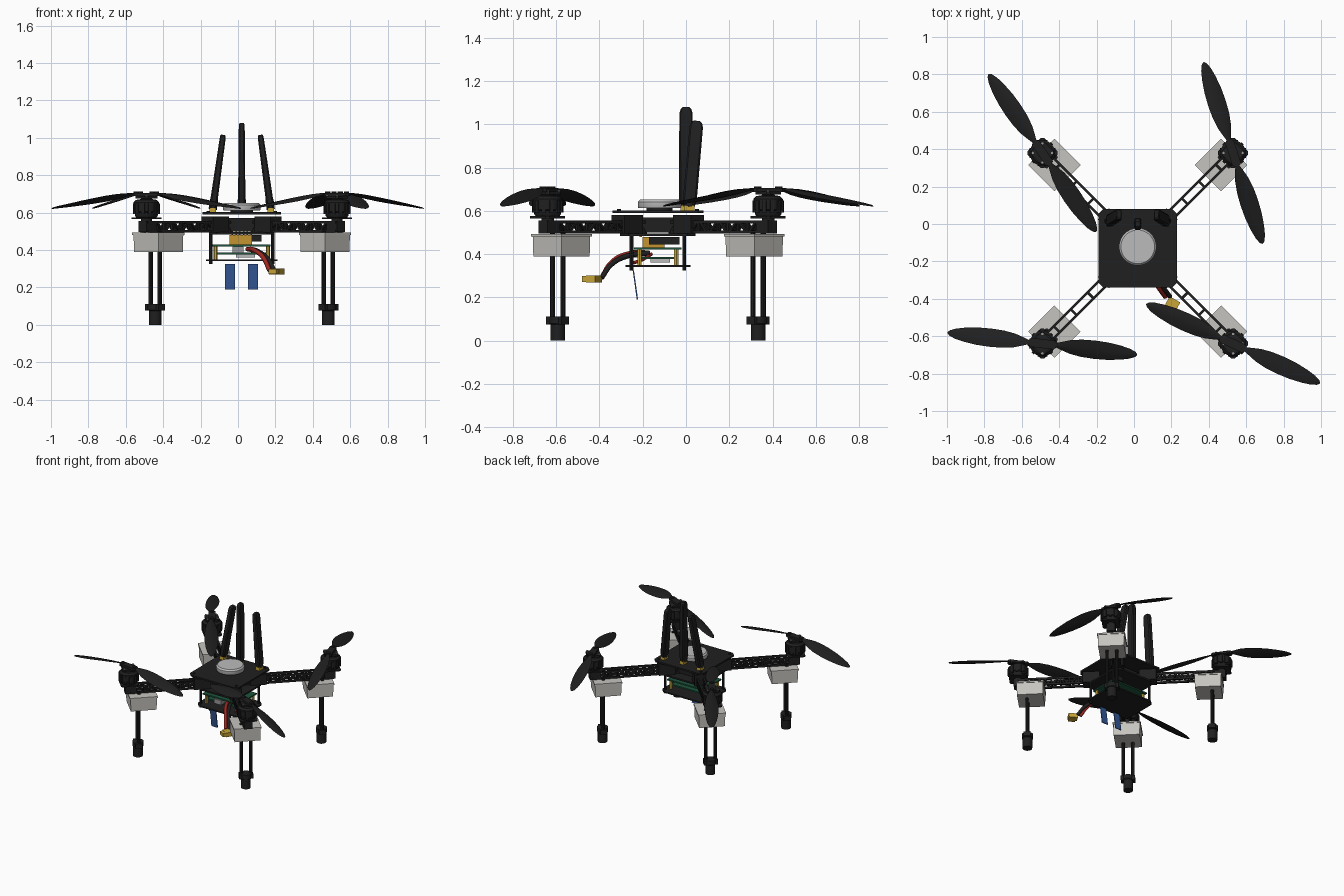
import bpy, bmesh
from math import sin, cos, pi, radians, sqrt
from mathutils import Matrix, Vector

if "Cube" in bpy.data.objects:
    bpy.data.objects.remove(bpy.data.objects["Cube"], do_unlink=True)


def material(name, r, g, b):
    m = bpy.data.materials.new(name)
    m.use_nodes = True
    m.diffuse_color = (r, g, b, 1)
    node = next(n for n in m.node_tree.nodes if n.type == "BSDF_PRINCIPLED")
    node.inputs["Base Color"].default_value = (r, g, b, 1)
    return m


BLACK = material("carbon black", .014, .014, .015)
WHITE = material("off white", .56, .55, .52)
GREY = material("light grey", .5, .5, .5)
GOLD = material("gold yellow", .58, .38, .04)
ORANGE = material("header orange", .55, .3, .03)
BLUE = material("label blue", .035, .1, .32)
RED = material("wire red", .35, .02, .015)
GREEN = material("board green", .012, .09, .045)
SILVER = material("bolt silver", .32, .32, .33)

I = Matrix.Identity(4)
CX, CY = .02, -.13


def T(x, y, z=0):
    return Matrix.Translation((x, y, z))


def R(deg, axis="Z"):
    return Matrix.Rotation(radians(deg), 4, axis)


def finish(name, bm, mat, M=I):
    bm.transform(M)
    bmesh.ops.recalc_face_normals(bm, faces=bm.faces)
    me = bpy.data.meshes.new(name)
    bm.to_mesh(me)
    bm.free()
    me.materials.append(mat)
    me.shade_smooth()
    me.set_sharp_from_angle(angle=radians(35))
    ob = bpy.data.objects.new(name, me)
    bpy.context.scene.collection.objects.link(ob)
    return ob


def add_box(bm, size, loc, rot=I):
    mat = T(*loc) @ rot @ Matrix.Diagonal((*size, 1))
    bmesh.ops.create_cube(bm, size=1, matrix=mat)


def box(name, size, loc, mat, M=I):
    bm = bmesh.new()
    add_box(bm, size, loc)
    return finish(name, bm, mat, M)


def loft(name, rings, mat, M=I):
    bm = bmesh.new()
    vs = [[bm.verts.new(p) for p in ring] for ring in rings]
    n = len(vs[0])
    for a, b in zip(vs, vs[1:]):
        for i in range(n):
            bm.faces.new((a[i], a[(i + 1) % n], b[(i + 1) % n], b[i]))
    bm.faces.new(vs[0][::-1])
    bm.faces.new(vs[-1])
    return finish(name, bm, mat, M)


def lathe(name, profile, mat, M=I, n=24):
    rings = [[(r * cos(2 * pi * i / n), r * sin(2 * pi * i / n), z) for i in range(n)]
             for r, z in profile]
    return loft(name, rings, mat, M)


def plate(name, hx, hy, cut, z0, z1, mat, M=I):
    # flat rectangle with clipped corners
    pts = [(hx, cut - hy), (hx, hy - cut), (hx - cut, hy), (cut - hx, hy),
           (-hx, hy - cut), (-hx, cut - hy), (cut - hx, -hy), (hx - cut, -hy)]
    return loft(name, [[(x, y, z) for x, y in pts] for z in (z0, z1)], mat, M)


def wire(name, points, radius, mat):
    cu = bpy.data.curves.new(name, "CURVE")
    cu.dimensions = "3D"
    cu.bevel_depth = radius
    cu.bevel_resolution = 2
    cu.use_fill_caps = True
    sp = cu.splines.new("BEZIER")
    sp.bezier_points.add(len(points) - 1)
    for bp, p in zip(sp.bezier_points, points):
        bp.co = p
        bp.handle_left_type = bp.handle_right_type = "AUTO"
    cu.materials.append(mat)
    ob = bpy.data.objects.new(name, cu)
    bpy.context.scene.collection.objects.link(ob)


def truss(name, M):
    # two open rails joined by cross bars
    bm = bmesh.new()
    x0, x1, step = .1, .74, .064
    for s in (-1, 1):
        y = s * .023
        for z, h in ((.501, .014), (.548, .014)):
            add_box(bm, (x1 - x0, .013, h), ((x0 + x1) / 2, y, z))
        for i in range(10):
            x = x0 + step * (i + .5)
            tilt = R(48 if i % 2 else -48, "Y")
            add_box(bm, (.066, .012, .011), (x, y, .525), tilt)
            add_box(bm, (.012, .012, .05), (x0 + step * i, y, .525))
    for i in range(0, 11, 2):
        add_box(bm, (.014, .046, .014), (x0 + step * i, 0, .505))
    add_box(bm, (.07, .058, .06), (.715, 0, .525))
    finish(name, bm, BLACK, M)


def propeller(name, M, spin):
    # drooping, pitched blades with a lens section
    widths = [(.075, .026), (.10, .045), (.15, .078), (.21, .097), (.28, .102), (.35, .096),
              (.42, .077), (.47, .054), (.50, .028), (.51, .006)]
    for side, M2 in (("a", M), ("b", M @ R(180))):
        rings = []
        for r, w in widths:
            zc = .7 - .18 * (r - .075)
            pitch = spin * radians(24 - 28 * r)
            t = .009 * (w / .1) ** .5
            ring = []
            for u, v in ((-.5, 0), (-.25, .8), (.1, 1), (.5, 0), (.1, -.5), (-.25, -.4)):
                y, z = u * w, v * t
                ring.append((r, y * cos(pitch) - z * sin(pitch), zc + y * sin(pitch) + z * cos(pitch)))
            rings.append(ring)
        loft(f"{name}_blade_{side}", rings, BLACK, M2)
        lathe(f"{name}_blade_bolt_{side}", [(.014, .69), (.014, .713)], BLACK, M2 @ T(.055, 0), 10)
    plate(f"{name}_hub", .075, .024, .012, .688, .706, BLACK, M)


# arms with motor, propeller, battery box and leg
corners = [("back_left", 45, -72, 1), ("back_right", 135, -55.7, -1),
           ("front_right", 225, -6.6, 1), ("front_left", 315, -24.5, -1)]
for name, ang, prop_ang, spin in corners:
    M = T(CX, CY) @ R(ang)
    truss(name + "_arm", M)
    box(name + "_arm_root", (.12, .085, .085), (.2, 0, .537), BLACK, M)
    H = M @ T(.721, 0)
    plate(name + "_motor_mount", .063, .063, .012, .565, .575, BLACK, H)
    lathe(name + "_motor_spacer", [(.03, .55), (.03, .57)], BLACK, H, 12)
    lathe(name + "_motor", [(.055, .575), (.062, .585), (.062, .6), (.068, .605), (.068, .655),
                            (.055, .668), (.03, .672), (.026, .69)], BLACK, H)
    bm = bmesh.new()
    for i in range(12):
        rot = R(30 * i)
        p = rot @ Vector((.066, 0, .62))
        add_box(bm, (.014, .018, .055), p, rot)
    finish(name + "_motor_ribs", bm, BLACK, H)
    plate(name + "_motor_cap", .048, .048, .012, .676, .69, BLACK, H)
    for sx in (-1, 1):
        for sy in (-1, 1):
            lathe(name + "_bolt", [(.007, .688), (.007, .695)], SILVER, H @ T(sx * .037, sy * .037), 8)
    hub = H.translation
    propeller(name + "_propeller", T(hub.x, hub.y) @ R(prop_ang), spin)
    # tapered box with a thin lid
    B = M @ T(.63, 0)
    loft(name + "_case", [[(sx * h, sy * h, z) for sx, sy in ((1, 1), (-1, 1), (-1, -1), (1, -1))]
                          for h, z in ((.092, .388), (.094, .482))], WHITE, B)
    box(name + "_case_lid", (.198, .198, .011), (0, 0, .487), WHITE, B)
    L = M @ T(.655, 0)
    for s in (-1, 1):
        lathe(name + "_leg_rod", [(.012, .08), (.012, .5)], BLACK, L @ T(0, s * .034), 10)
    lathe(name + "_foot", [(.034, 0), (.034, .075), (.04, .08), (.04, .112)], BLACK, L, 20)
    box(name + "_foot_clamp", (.05, .1, .035), (0, 0, .093), BLACK, L)

# stacked body plates
C = T(CX, CY)
plate("top_plate", .21, .21, .025, .59, .602, BLACK, C)
plate("middle_plate", .175, .175, .04, .484, .496, BLACK, C)
plate("bottom_plate", .19, .15, .03, .34, .35, BLACK, C)
box("body_core", (.2, .2, .07), (0, 0, .535), BLACK, C)
for sx in (-1, 1):
    for sy in (-1, 1):
        lathe("black_standoff", [(.009, .325), (.009, .49)], BLACK, C @ T(sx * .165, sy * .122), 8)
        lathe("brass_standoff", [(.011, .35), (.011, .42)], GOLD, C @ T(sx * .14, sy * .085), 6)
        lathe("plate_bolt", [(.009, .6), (.009, .608)], BLACK, C @ T(sx * .18, sy * .18), 8)

# electronics
box("main_board", (.31, .22, .01), (0, 0, .425), GREEN, C)
box("lower_board", (.27, .17, .01), (0, 0, .382), GREEN, C)
box("board_chip", (.1, .09, .018), (.02, .01, .37), GREY, C)
box("data_socket", (.06, .06, .035), (-.02, -.09, .402), SILVER, C)
box("header_block", (.12, .1, .05), (-.005, -.02, .455), ORANGE, C)
box("black_connector", (.05, .14, .035), (.08, .03, .462), BLACK, C)
for i in range(6):
    box("header_pin", (.009, .012, .03), (-.05 + i * .02, -.08, .495), ORANGE, C)

# satellite receiver on top
lathe("receiver_puck", [(.098, .612), (.1, .616), (.1, .641), (.09, .652)], GREY, T(CX, -.122), 40)
lathe("receiver_stem", [(.06, .6), (.06, .614)], BLACK, T(CX, -.122), 20)

# three antennas
for name, x, y, tilt, back, length in (("middle_antenna", .02, 0, 0, 0, .46),
                                       ("right_antenna", -.135, .015, 8, -5, .4),
                                       ("left_antenna", .175, .015, -8, -5, .4)):
    A = T(x, y, .62) @ R(tilt, "Y") @ R(back, "X")
    rings = []
    for f, hx, hy in ((0, .015, .024), (.08, .02, .032), (.93, .016, .031), (.98, .015, .025), (1, .011, .014)):
        c = hx * .4
        rings.append([(px, py, f * length) for px, py in (
            (hx, c - hy), (hx, hy - c), (hx - c, hy), (c - hx, hy),
            (-hx, hy - c), (-hx, c - hy), (c - hx, -hy), (hx - c, -hy))])
    loft(name, rings, BLACK, A)
    lathe(name + "_joint", [(.022, -.002), (.022, .05)], BLACK, A, 14)
    box(name + "_connector", (.035, .05, .026), (x, y, .612), GOLD)

# hanging blue strips
for name, x in (("right_strip", -.043), ("left_strip", .08)):
    box(name, (.052, .006, .137), (0, 0, 0), BLUE, T(x, -.234, .257) @ R(8, "X"))

# power lead and plug
for name, mat, o in (("red_lead", RED, .0), ("black_lead", BLACK, .026)):
    wire(name, [(.05 + o, -.17, .405), (.085 + o, -.27, .4 - o / 3), (.135 + o, -.345, .36 - o / 3),
                (.168 + o, -.39, .29)], .012, mat)
wire("red_side_lead", [(.06, -.16, .4), (.12, -.2, .375), (.15, -.24, .36)], .008, RED)
P = T(.207, -.425, .285) @ R(-30)
box("power_plug", (.065, .05, .032), (0, 0, 0), GOLD, P)
box("power_plug_tip", (.05, .035, .026), (.002, -.03, 0), GOLD, P)
